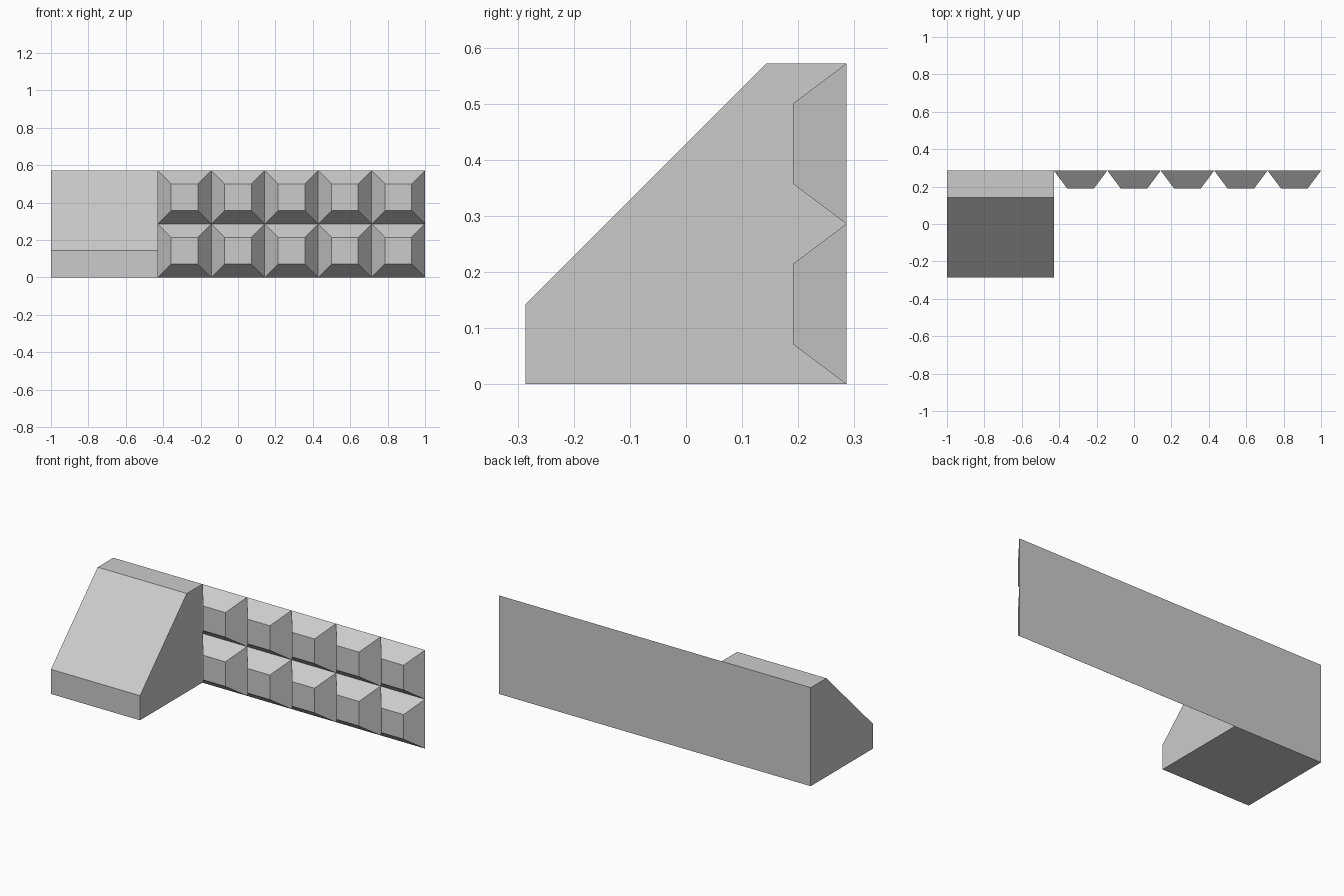
import bpy, bmesh
from math import pi, sqrt
from mathutils import Matrix, Vector

cube = bpy.data.objects.get("Cube")
if cube:
    bpy.data.objects.remove(cube)

UNIT = 2 / 7          # grid module: the model is 7 x 2 x 2 modules
BACK = UNIT           # y of the flat back
DEPTH = UNIT / 3      # how far a stud stands out

grey = bpy.data.materials.new("plain grey")
grey.use_nodes = True
colour = (0.6, 0.6, 0.6, 1)
grey.diffuse_color = colour
grey.node_tree.nodes["Principled BSDF"].inputs["Base Color"].default_value = colour


def finish(bm, name):
    bmesh.ops.recalc_face_normals(bm, faces=bm.faces)
    mesh = bpy.data.meshes.new(name)
    bm.to_mesh(mesh)
    bm.free()
    mesh.materials.append(grey)
    return mesh


def add(name, mesh, location=(0, 0, 0)):
    obj = bpy.data.objects.new(name, mesh)
    obj.location = location
    bpy.context.collection.objects.link(obj)


# Sloped block: side profile (y, z) extruded along x
profile = [(-1, 0), (1, 0), (1, 2), (0.5, 2), (-1, 0.5)]
bm = bmesh.new()
side = bm.faces.new([bm.verts.new((-1, y * UNIT, z * UNIT)) for y, z in profile])
new = bmesh.ops.extrude_face_region(bm, geom=[side])["geom"]
bmesh.ops.translate(bm, vec=Vector((2 * UNIT, 0, 0)),
                    verts=[v for v in new if isinstance(v, bmesh.types.BMVert)])
add("sloped_block", finish(bm, "sloped_block"))

# Stud: truncated square pyramid, wide end on the back plane, narrow end forward
bm = bmesh.new()
bmesh.ops.create_cone(bm, cap_ends=True, segments=4, depth=DEPTH,
                      radius1=UNIT / sqrt(2), radius2=UNIT / sqrt(2) / 2)
turn = Matrix.Rotation(pi / 2, 4, "X") @ Matrix.Rotation(pi / 4, 4, "Z")
bmesh.ops.transform(bm, matrix=turn, verts=bm.verts)
stud = finish(bm, "wall_stud")

# Stud wall: five columns by two rows
for row in range(2):
    for col in range(5):
        add(f"wall_stud_{row + 1}_{col + 1}", stud,
            (-1 + (col + 2.5) * UNIT, BACK - DEPTH / 2, (row + 0.5) * UNIT))
